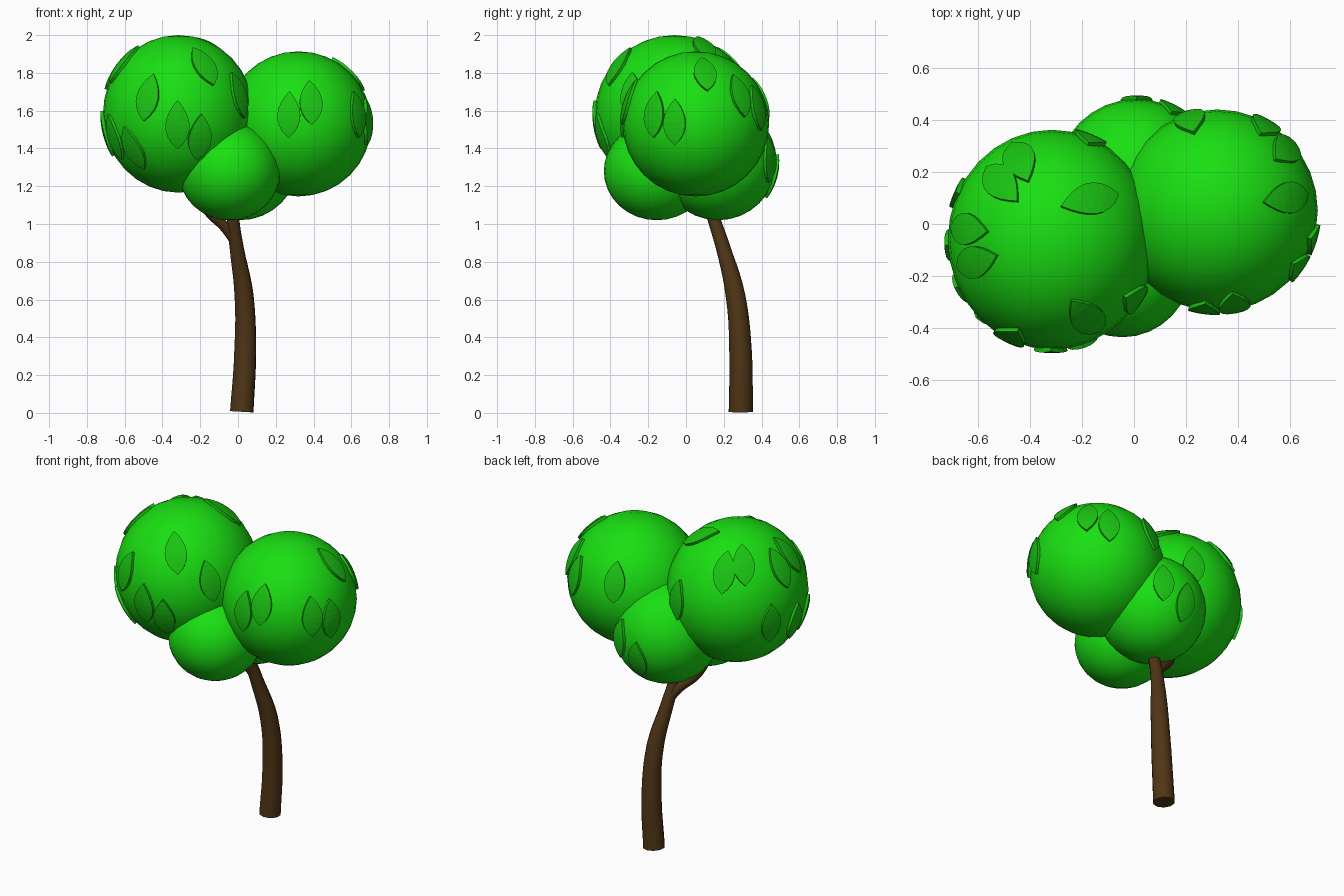
import bpy, math
from mathutils import Vector, Matrix

if "Cube" in bpy.data.objects:
    bpy.data.objects.remove(bpy.data.objects["Cube"])


def material(name, rgb):
    m = bpy.data.materials.new(name)
    m.diffuse_color = (*rgb, 1)
    m.use_nodes = True
    m.node_tree.nodes["Principled BSDF"].inputs["Base Color"].default_value = m.diffuse_color
    return m


GREEN = material("foliage_green", (0.01, 0.74, 0.006))
LEAF = material("leaf_green", (0.01, 0.55, 0.006))
BROWN = material("bark_brown", (0.08, 0.036, 0.008))


def ball(name, centre, radii):
    bpy.ops.mesh.primitive_uv_sphere_add(segments=32, ring_count=16, location=centre)
    o = bpy.context.object
    o.name = name
    o.scale = radii
    bpy.ops.object.transform_apply(location=False, rotation=False, scale=True)
    bpy.ops.object.shade_smooth()
    o.data.materials.append(GREEN)


def branch(name, points):
    # points are (x, y, z, radius)
    cu = bpy.data.curves.new(name, 'CURVE')
    cu.dimensions = '3D'
    cu.bevel_depth = 1.0
    cu.bevel_resolution = 3
    cu.resolution_u = 5
    cu.use_fill_caps = True
    s = cu.splines.new('BEZIER')
    s.bezier_points.add(len(points) - 1)
    for bp, (x, y, z, r) in zip(s.bezier_points, points):
        bp.co = (x, y, z)
        bp.radius = r
        bp.handle_left_type = bp.handle_right_type = 'AUTO'
    o = bpy.data.objects.new(name, cu)
    bpy.context.collection.objects.link(o)
    bpy.ops.object.select_all(action='DESELECT')
    o.select_set(True)
    bpy.context.view_layer.objects.active = o
    bpy.ops.object.convert(target='MESH')
    o = bpy.context.object
    bpy.ops.object.shade_smooth_by_angle(angle=math.radians(40))
    o.data.materials.append(BROWN)


def leaf(name, centre, radii, at, tilt=0.0, length=0.25, width=0.12):
    # pointed leaf wrapped over the foliage ball at the direction of "at"
    c = Vector(centre)
    d = (Vector(at) - c).normalized()
    side = Vector((0, 0, 1)).cross(d).normalized()
    side = Matrix.Rotation(math.radians(tilt), 3, d) @ side
    up = d.cross(side)
    rows, cols = 8, 4
    verts, faces = [], []
    for i in range(rows + 1):
        t = i / rows
        half = width / 2 * max(math.sin(math.pi * t ** 0.9), 0.01) ** 0.85
        for j in range(cols + 1):
            n = d + (side * half * (2 * j / cols - 1) + up * length * (t - 0.5)) / radii[0]
            n.normalize()
            k = 1 / math.sqrt(sum((n[a] / radii[a]) ** 2 for a in range(3)))
            verts.append(c + n * (k + 0.014))
    w = cols + 1
    for i in range(rows):
        for j in range(cols):
            a = i * w + j
            faces.append((a, a + 1, a + w + 1, a + w))
    me = bpy.data.meshes.new(name)
    me.from_pydata(verts, [], faces)
    o = bpy.data.objects.new(name, me)
    bpy.context.collection.objects.link(o)
    me.materials.append(LEAF)
    so = o.modifiers.new("thickness", 'SOLIDIFY')
    so.thickness = 0.018
    so.offset = -1


# foliage balls: centre, radii
balls = {
    "left": ((-0.315, -0.06, 1.583), (0.40, 0.422, 0.417)),
    "right": ((0.32, 0.052, 1.53), (0.386, 0.388, 0.384)),
    "front": ((-0.045, -0.155, 1.28), (0.27, 0.28, 0.26)),
    "back": ((0.01, 0.17, 1.33), (0.31, 0.31, 0.31)),
}
for key, (c, r) in balls.items():
    ball("foliage_" + key, c, r)

# leaves: approximate surface point and tilt
leaves = {
    "left": [(-0.475, -0.43, 1.67, -8), (-0.18, -0.36, 1.84, 12), (-0.32, -0.48, 1.525, 0),
             (-0.20, -0.45, 1.455, 0), (0.03, -0.305, 1.69, 8), (-0.555, -0.34, 1.40, 12),
             (-0.655, -0.24, 1.46, 5), (-0.61, -0.145, 1.85, 0), (-0.64, -0.02, 1.82, 0),
             (-0.16, 0.10, 1.95, -30), (-0.44, 0.245, 1.84, 0), (-0.51, 0.155, 1.87, 0),
             (-0.68, 0.12, 1.53, 0), (-0.165, 0.335, 1.62, 0), (-0.69, -0.08, 1.48, 0)],
    "right": [(0.27, -0.33, 1.58, 0), (0.385, -0.31, 1.645, 0), (0.63, -0.165, 1.58, 0),
              (0.69, -0.06, 1.54, 0), (0.59, 0.10, 1.80, 0), (0.59, 0.29, 1.685, 0),
              (0.50, 0.37, 1.615, 0), (0.215, 0.40, 1.66, 0)],
    "back": [(0.01, 0.47, 1.25, 0), (0.15, 0.44, 1.34, 0)],
}
for key, spots in leaves.items():
    for n, (x, y, z, tilt) in enumerate(spots, 1):
        leaf(f"leaf_{key}_{n}", *balls[key], (x, y, z), tilt)

# trunk and side branch
branch("trunk", [(0.02, 0.29, 0.006, 0.064), (0.038, 0.289, 0.32, 0.06), (0.032, 0.262, 0.62, 0.052),
                 (-0.008, 0.195, 0.88, 0.038), (-0.025, 0.15, 1.02, 0.034), (-0.02, 0.11, 1.16, 0.028)])
branch("side_branch", [(-0.012, 0.185, 0.91, 0.03), (-0.07, 0.16, 0.985, 0.028),
                       (-0.16, 0.12, 1.07, 0.025), (-0.23, 0.08, 1.2, 0.02)])
